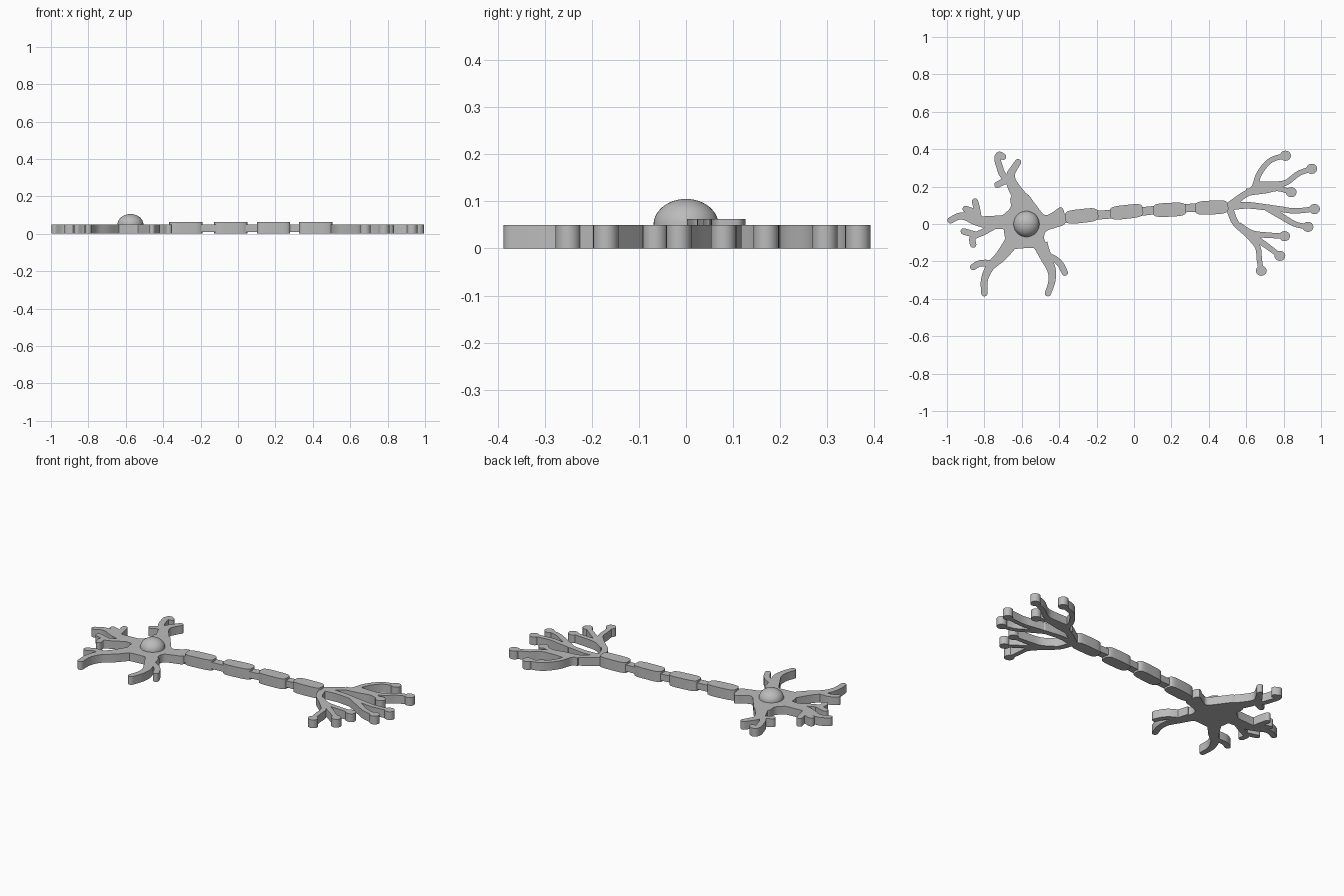
import bpy, bmesh, math
from mathutils import Vector

if "Cube" in bpy.data.objects:
    bpy.data.objects.remove(bpy.data.objects["Cube"], do_unlink=True)

grey = bpy.data.materials.new("plain grey")
grey.use_nodes = True
grey.diffuse_color = (0.5, 0.5, 0.5, 1)
grey.node_tree.nodes["Principled BSDF"].inputs["Base Color"].default_value = grey.diffuse_color

THICK = 0.05


def finish(name, bm):
    bmesh.ops.recalc_face_normals(bm, faces=bm.faces)
    mesh = bpy.data.meshes.new(name)
    bm.to_mesh(mesh)
    bm.free()
    mesh.materials.append(grey)
    obj = bpy.data.objects.new(name, mesh)
    bpy.context.collection.objects.link(obj)
    bpy.ops.object.select_all(action='DESELECT')
    obj.select_set(True)
    bpy.context.view_layer.objects.active = obj
    bpy.ops.object.shade_smooth_by_angle(angle=math.radians(35))
    return obj


def add_slab(bm, outline, low, high):
    """Extrude a closed flat outline between two heights."""
    bottom = [bm.verts.new((p.x, p.y, low)) for p in outline]
    top = [bm.verts.new((p.x, p.y, high)) for p in outline]
    bm.faces.new(bottom[::-1])
    bm.faces.new(top)
    for i in range(len(outline)):
        j = (i + 1) % len(outline)
        bm.faces.new((bottom[i], bottom[j], top[j], top[i]))


def spline(points, closed=False, steps=6):
    """Smooth curve through points given in hundredths of a unit."""
    pts = [Vector(p) / 100 for p in points]
    n = len(pts)

    def at(i):
        return pts[i % n] if closed else pts[max(0, min(n - 1, i))]

    out = []
    for i in range(n if closed else n - 1):
        a, b, c, d = at(i - 1), at(i), at(i + 1), at(i + 2)
        for s in range(steps):
            t = s / steps
            out.append(b + (c - a) * t / 2 + (a * 2 - b * 5 + c * 4 - d) * t ** 2 / 2
                       + (b * 3 - a - c * 3 + d) * t ** 3 / 2)
    if not closed:
        out.append(pts[-1])
    return out


def add_ribbon(bm, points, start, end, low=0, high=THICK):
    """Tapering strip along a smooth path, with a rounded tip."""
    path = spline(points)
    n = len(path) - 1
    left, right = [], []
    for i, p in enumerate(path):
        along = (path[min(n, i + 1)] - path[max(0, i - 1)]).normalized()
        side = Vector((-along.y, along.x))
        w = end + (start - end) * (1 - i / n) ** 2
        left.append(p + side * w)
        right.append(p - side * w)
    cap = [path[-1] + (side * math.cos(a) + along * math.sin(a)) * end
           for a in (math.pi * k / 8 for k in range(1, 8))]
    add_slab(bm, left + cap + right[::-1], low, high)


def oval(centre, rx, ry, tilt=0, power=1, count=24):
    """Ellipse, squarer when power is below one."""
    pts = []
    for k in range(count):
        a = math.tau * k / count
        c, s = math.cos(a), math.sin(a)
        x = math.copysign(abs(c) ** power, c) * rx
        y = math.copysign(abs(s) ** power, s) * ry
        pts.append(centre + Vector((x * math.cos(tilt) - y * math.sin(tilt),
                                    x * math.sin(tilt) + y * math.cos(tilt))))
    return pts


# Cell body with the flare that leads into the axon
body = [(-74, 3), (-70, 5), (-66, 9), (-66, 14), (-62, 17), (-57, 16), (-53, 11),
        (-48, 5), (-44, 6), (-39, 9), (-37, 5), (-37, 0), (-42, -2), (-47, -4),
        (-48, -8), (-46, -12), (-46, -17), (-50, -17), (-53, -13), (-60, -13),
        (-66, -13), (-69, -7), (-70, -2), (-74, -1)]
bm = bmesh.new()
add_slab(bm, spline(body, closed=True), 0, THICK)
finish("cell_body", bm)

# Domed nucleus
bm = bmesh.new()
bmesh.ops.create_uvsphere(bm, u_segments=40, v_segments=24, radius=0.069)
bmesh.ops.bisect_plane(bm, geom=bm.verts[:] + bm.edges[:] + bm.faces[:],
                       plane_co=(0, 0, 0), plane_no=(0, 0, 1), clear_inner=True)
bmesh.ops.scale(bm, vec=(1, 1, 0.8), verts=bm.verts)
bmesh.ops.translate(bm, vec=(-0.575, 0, THICK), verts=bm.verts)
finish("nucleus", bm)

# Dendrites: each group is a main stem followed by its side twigs
dendrites = {
    "left_dendrite": [
        [(-68, 1), (-79, 1), (-85, 2), (-90, 4), (-94, 4), (-98, 2)],
        [(-83, 2), (-84, 8), (-85, 12)], [(-84, 6), (-90, 8)],
        [(-73, 0), (-80, -4), (-86, -7), (-86, -11)], [(-84, -6), (-91, -4)]],
    "back_dendrite": [
        [(-60, 13), (-65, 21), (-66, 26), (-64, 30), (-62, 33)],
        [(-65, 21), (-70, 26), (-72, 31), (-73, 35), (-72, 37), (-70, 36)],
        [(-69, 23), (-73, 21)]],
    "front_dendrite": [
        [(-65, -9), (-71, -17), (-77, -23), (-80, -30), (-80, -37)],
        [(-75, -21), (-82, -21), (-86, -23)]],
    "front_inner_dendrite": [
        [(-50, -11), (-47, -18), (-44, -25), (-44, -31), (-46, -37)],
        [(-48, -16), (-42, -19), (-39, -22), (-37, -26)]],
}
for name, stems in dendrites.items():
    bm = bmesh.new()
    for i, stem in enumerate(stems):
        add_ribbon(bm, stem, 0.018 if i else 0.04, 0.017)
    finish(name, bm)

# Axon core, thinner than the sheaths around it
bm = bmesh.new()
add_ribbon(bm, [(-45, 2), (-28, 4), (-3, 6), (18, 8), (42, 9), (51, 9)], 0.025, 0.022, 0.01)
finish("axon", bm)

# Myelin sheaths
for i, (x, y) in enumerate([(-28, 4.3), (-4, 6.5), (19, 7.6), (41.5, 8.8)]):
    bm = bmesh.new()
    tilt = 0.11 if i < 2 else 0.05
    add_slab(bm, oval(Vector((x, y)) / 100, 0.089, 0.037, tilt, 0.5, 40), 0, 0.063)
    finish(f"sheath_{i + 1}", bm)

# Axon terminals, each ending in a round bulb
terminals = [
    [(50, 9), (58, 15), (64, 19), (67, 27), (73, 34), (81, 36.5)],
    [(65, 21), (73, 21), (81, 22), (88, 27), (95, 29.5)],
    [(60, 17), (70, 18), (77, 19), (84, 17)],
    [(50, 9), (60, 10), (70, 9), (78, 8), (86, 7), (96.5, 8)],
    [(71, 9), (79, 4), (86, 0), (93, -1.5)],
    [(51, 9), (54, 1), (60, -5), (66, -12), (67, -19), (68, -25)],
    [(56, -1), (63, -5), (72, -6), (80.5, -6.5)],
    [(61, -5), (70, -11), (78, -17)],
]
for i, path in enumerate(terminals):
    bm = bmesh.new()
    add_ribbon(bm, path, 0.02, 0.014)
    add_slab(bm, oval(Vector(path[-1]) / 100, 0.029, 0.027), 0, THICK)
    finish(f"terminal_{i + 1}", bm)
